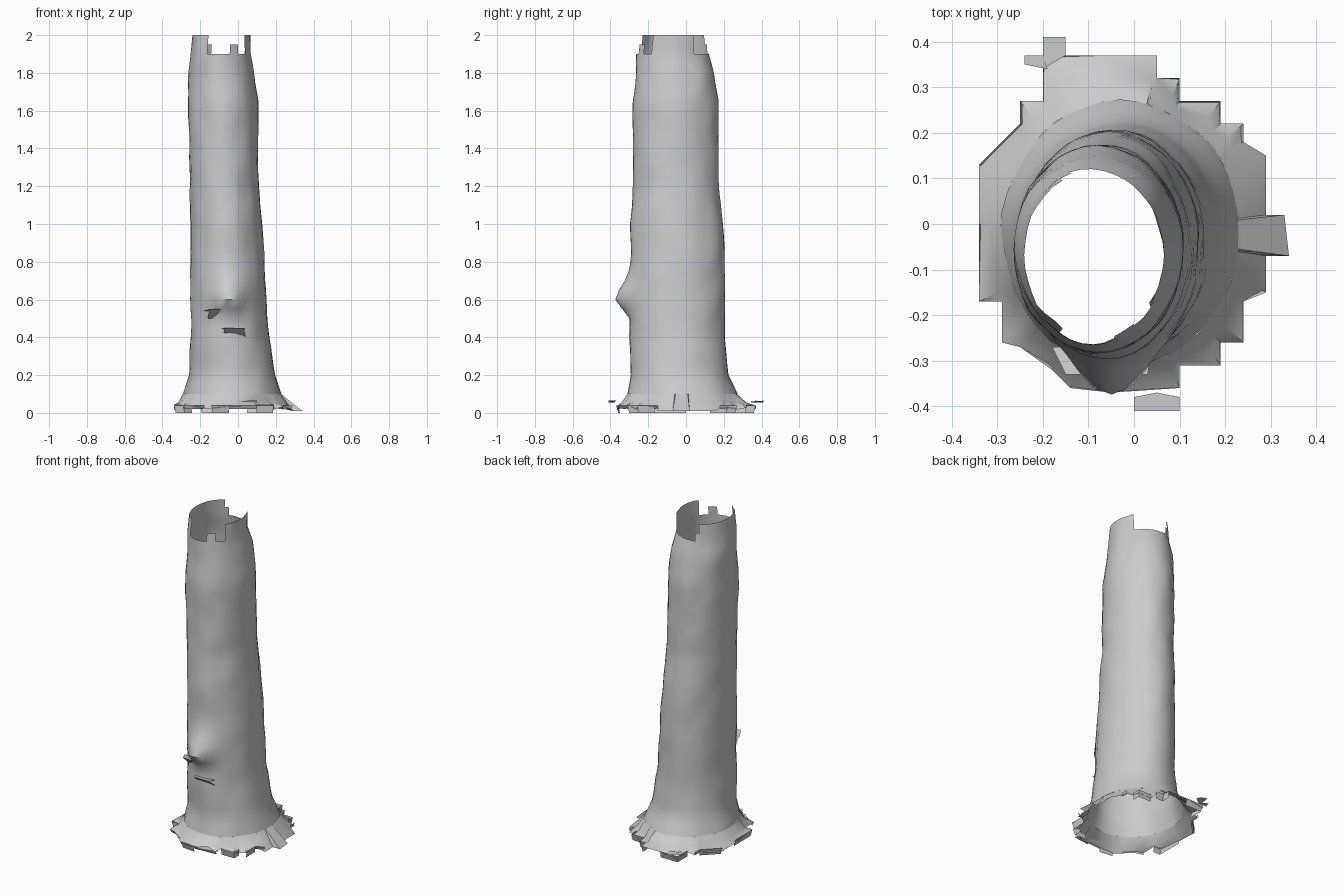
import bpy
import math
import random
from mathutils import Vector, noise

random.seed(4)
if "Cube" in bpy.data.objects:
    bpy.data.objects.remove(bpy.data.objects["Cube"], do_unlink=True)

bark = bpy.data.materials.new("bark grey")
bark.use_nodes = True
GREY = (0.6, 0.6, 0.6, 1)
bark.diffuse_color = GREY
bark.node_tree.nodes["Principled BSDF"].inputs["Base Color"].default_value = GREY

# Trunk extents by height: z, left x, right x, front y, back y
LEVELS = [
    (0.05, -0.33, 0.25, -0.34, 0.32), (0.1, -0.29, 0.23, -0.31, 0.27),
    (0.2, -0.26, 0.2, -0.29, 0.225), (0.4, -0.25, 0.165, -0.3, 0.205),
    (0.8, -0.25, 0.14, -0.295, 0.205), (1.0, -0.25, 0.125, -0.295, 0.195),
    (1.2, -0.255, 0.11, -0.28, 0.175), (1.65, -0.265, 0.105, -0.28, 0.17),
    (1.8, -0.26, 0.085, -0.265, 0.15), (1.9, -0.25, 0.065, -0.26, 0.12),
    (2.0, -0.24, 0.065, -0.25, 0.115),
]


def extents(z):
    for low, high in zip(LEVELS, LEVELS[1:]):
        if z <= high[0] + 1e-6:
            t = (z - low[0]) / (high[0] - low[0])
            return [a + (b - a) * t for a, b in zip(low[1:], high[1:])]
    return LEVELS[-1][1:]


def wall_point(angle, z):
    """Point on the lumpy trunk wall, with the knot on the front."""
    x0, x1, y0, y1 = extents(z)
    c, s = math.cos(angle), math.sin(angle)
    lump = 0.007 * noise.noise(Vector((c * 2.5, s * 2.5, z * 7)))
    spread = 0.05 if z < 0.6 else 0.11
    side = (angle + math.pi / 2 + math.pi) % math.tau - math.pi
    knot = 0.075 * math.exp(-((z - 0.59) / spread) ** 2 - (side / 0.4) ** 2)
    grow = lump + knot
    return Vector(((x0 + x1) / 2 + c * ((x1 - x0) / 2 + grow),
                   (y0 + y1) / 2 + s * ((y1 - y0) / 2 + grow), z))


def build(name, verts, faces, angle):
    mesh = bpy.data.meshes.new(name)
    mesh.from_pydata(verts, [], faces)
    mesh.materials.append(bark)
    obj = bpy.data.objects.new(name, mesh)
    bpy.context.collection.objects.link(obj)
    bpy.ops.object.select_all(action="DESELECT")
    obj.select_set(True)
    bpy.context.view_layer.objects.active = obj
    bpy.ops.object.shade_smooth_by_angle(angle=math.radians(angle))
    return obj


# Hollow trunk with a square-toothed broken rim
SIDES = 40
STEP = 0.05
ROWS = 38


def rim_height(p):
    if p.x < -0.15 or p.x > 0.035:
        return 2.0
    if p.y < 0 and -0.05 < p.x < 0:
        return 1.95
    return 1.9


verts, faces = [], []
for row in range(ROWS + 1):
    for i in range(SIDES):
        verts.append(wall_point(math.tau * i / SIDES, 0.1 + row * STEP))
for row in range(ROWS):
    for i in range(SIDES):
        j = (i + 1) % SIDES
        a, b = row * SIDES, (row + 1) * SIDES
        middle = (verts[b + i] + verts[b + j]) / 2
        if middle.z <= rim_height(middle) + 0.01:
            faces.append((a + i, a + j, b + j, b + i))
build("trunk", verts, faces, 40)

# Flared root skirt, torn along a stepped edge
EDGE = [
    (0.33, 0.02), (0.29, 0.02), (0.29, 0.15), (0.24, 0.18), (0.24, 0.22),
    (0.19, 0.22), (0.19, 0.27), (0.1, 0.27), (0.1, 0.32), (0.05, 0.32),
    (0.05, 0.37), (-0.08, 0.37), (-0.2, 0.37), (-0.2, 0.27), (-0.25, 0.27),
    (-0.25, 0.22), (-0.34, 0.13), (-0.34, 0), (-0.34, -0.17), (-0.29, -0.17),
    (-0.29, -0.26), (-0.25, -0.27), (-0.18, -0.32), (-0.14, -0.36),
    (-0.05, -0.37), (0.1, -0.36), (0.1, -0.31), (0.19, -0.31), (0.19, -0.26),
    (0.24, -0.26), (0.24, -0.17), (0.29, -0.15), (0.29, -0.07), (0.34, -0.07),
]
count = len(EDGE)
verts, faces = [], []
for x, y in EDGE:
    x0, x1, y0, y1 = extents(0.1)
    angle = math.atan2((y - (y0 + y1) / 2) / (y1 - y0), (x - (x0 + x1) / 2) / (x1 - x0))
    top = wall_point(angle, 0.1)
    low = 0.01 if x > 0.27 else 0.03 + random.uniform(-0.015, 0.015)
    outer = Vector((x, y, low))
    middle = top.lerp(outer, 0.5)
    middle.z = 0.055
    verts += [top, middle, outer]
for i in range(count):
    a, b = i * 3, (i + 1) % count * 3
    for k in range(2):
        faces.append((a + k, a + k + 1, b + k + 1, b + k))
build("root_skirt", verts, faces, 50)

# Ragged teeth hanging from the skirt down to the ground
verts, faces = [], []
for i in range(count):
    (xa, ya), (xb, yb) = EDGE[i], EDGE[(i + 1) % count]
    if xa > 0.27 or i % 3 == 1:
        continue
    n = len(verts)
    bottom = random.choice((0, 0, 0.02))
    verts += [(xa, ya, 0.04), (xb, yb, 0.04),
              (xb * 0.97, yb * 0.97, bottom), (xa * 0.97, ya * 0.97, bottom)]
    faces.append((n, n + 1, n + 2, n + 3))
build("root_teeth", verts, faces, 20)

# Loose flat scraps around the roots
scraps = [
    [(-0.2, 0.34), (-0.15, 0.37), (-0.15, 0.41), (-0.2, 0.41)],
    [(-0.24, 0.35), (-0.19, 0.34), (-0.2, 0.37), (-0.24, 0.37)],
    [(0, -0.41), (0.1, -0.41), (0.1, -0.38), (0.05, -0.37), (0, -0.38)],
]
verts, faces = [], []
for scrap in scraps:
    start = len(verts)
    verts += [(x, y, 0.055 + 0.01 * (k % 2)) for k, (x, y) in enumerate(scrap)]
    faces.append(tuple(range(start, len(verts))))
build("root_scraps", verts, faces, 20)

# Torn bark ledges below the knot
verts, faces = [], []
for left, right, z in ((-0.18, -0.04, 0.54), (-0.1, 0.04, 0.44)):
    n = len(verts)
    verts += [(left, -0.27, z), (right, -0.27, z),
              (right - 0.01, -0.33, z + 0.01), (left + 0.03, -0.33, z + 0.01),
              (right, -0.27, z - 0.04), (left + 0.02, -0.27, z - 0.04)]
    faces += [(n, n + 1, n + 2, n + 3), (n + 3, n + 2, n + 4, n + 5)]
build("bark_ledges", verts, faces, 20)
